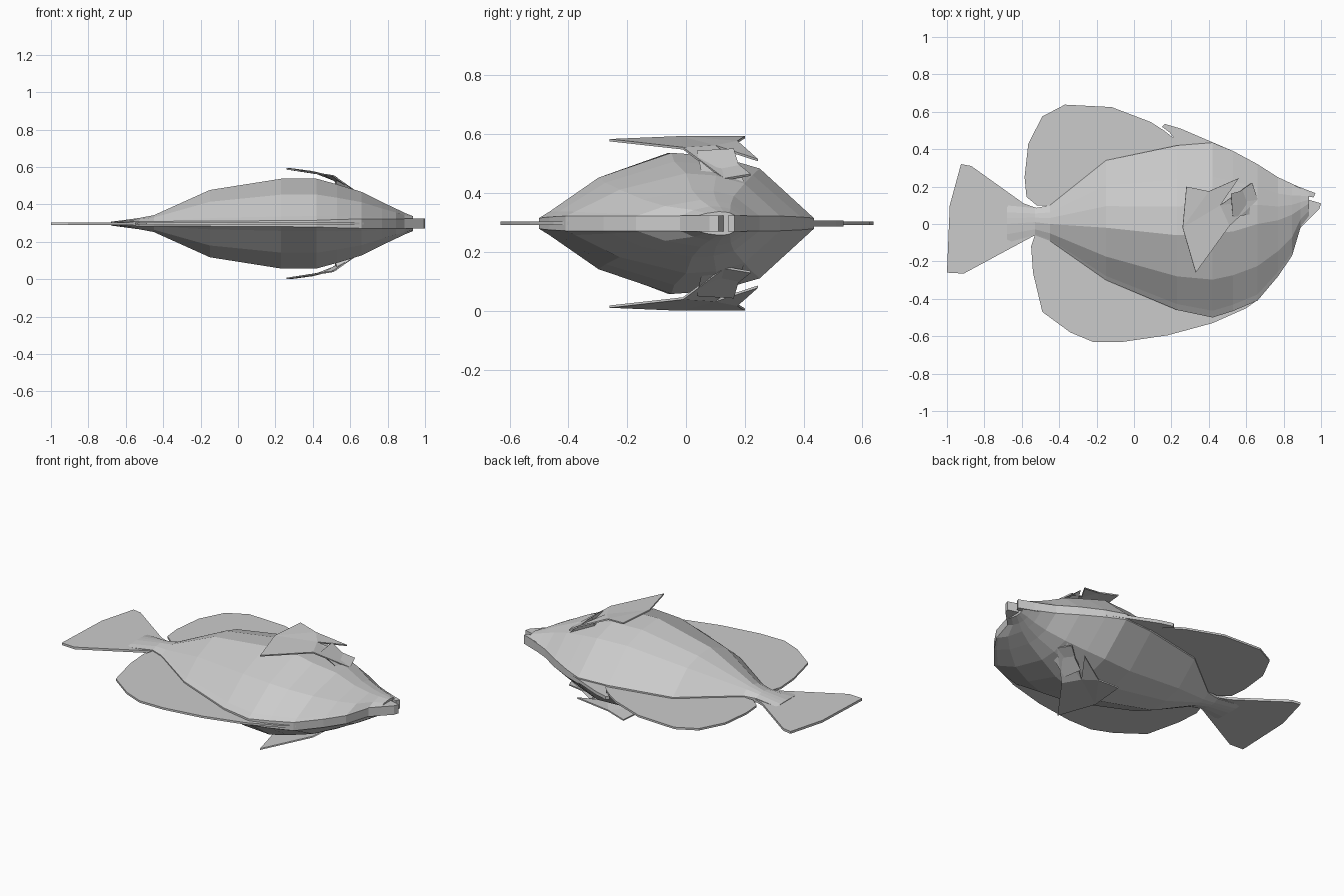
import bpy, bmesh

MID = 0.297  # height of the symmetry plane
grey = bpy.data.materials.new("warm_grey")
grey.diffuse_color = (0.6, 0.6, 0.6, 1)


def finish(name, bm):
    bmesh.ops.recalc_face_normals(bm, faces=bm.faces)
    mesh = bpy.data.meshes.new(name)
    bm.to_mesh(mesh)
    bm.free()
    mesh.materials.append(grey)
    ob = bpy.data.objects.new(name, mesh)
    ob.location.z = MID
    bpy.context.collection.objects.link(ob)
    return ob


def plate(name, outline, half):
    """Flat fin: an outline extruded symmetrically about the middle plane."""
    bm = bmesh.new()
    face = bm.faces.new([bm.verts.new((x, y, -half)) for x, y in outline])
    top = bmesh.ops.extrude_face_region(bm, geom=[face])["geom"]
    for v in top:
        if isinstance(v, bmesh.types.BMVert):
            v.co.z = half
    bmesh.ops.triangulate(bm, faces=[f for f in bm.faces if len(f.verts) > 4])
    return finish(name, bm)


# Body: cross-sections as x, back y, belly y, ridge y, half thickness, rim half thickness
sections = [
    (-0.68, 0.10, -0.10, 0.00, 0.010, 0.006),
    (-0.53, 0.085, -0.06, 0.01, 0.030, 0.012),
    (-0.45, 0.10, -0.09, 0.00, 0.045, 0.012),
    (-0.15, 0.34, -0.30, -0.02, 0.180, 0.014),
    (0.23, 0.42, -0.46, -0.06, 0.240, 0.016),
    (0.42, 0.435, -0.50, -0.05, 0.240, 0.018),
    (0.53, 0.39, -0.465, -0.04, 0.210, 0.022),
    (0.66, 0.32, -0.41, 0.00, 0.170, 0.025),
    (0.77, 0.25, -0.28, 0.02, 0.115, 0.025),
    (0.845, 0.215, -0.17, 0.05, 0.080, 0.025),
    (0.89, 0.195, -0.02, 0.08, 0.058, 0.025),
    (0.935, 0.17, 0.035, 0.11, 0.040, 0.025),
]
bm = bmesh.new()
rings = []
for x, back, belly, ridge, h, rim in sections:
    half = [(back, rim)]
    half += [(ridge + (back - ridge) * t, rim + (h - rim) * k) for t, k in ((0.62, 0.76), (0.32, 0.95))]
    half += [(ridge, h)]
    half += [(ridge + (belly - ridge) * t, rim + (h - rim) * k) for t, k in ((0.55, 0.62), (0.92, 0.1))]
    half += [(belly, rim)]
    ring = half + [(y, -z) for y, z in reversed(half)]
    rings.append([bm.verts.new((x, y, z)) for y, z in ring])
n = len(rings[0])
for a, b in zip(rings, rings[1:]):
    for i in range(n):
        j = (i + 1) % n
        bm.faces.new((a[i], a[j], b[j], b[i]))
bm.faces.new(rings[0])
bm.faces.new(rings[-1])
finish("body", bm)

# Flat fins along the middle plane
plate("tail_fin", [(-1, -0.26), (-0.91, -0.265), (-0.53, -0.06), (-0.47, 0), (-0.48, 0.08),
                   (-0.52, 0.085), (-0.59, 0.11), (-0.87, 0.31), (-0.925, 0.32), (-0.985, 0.1)], 0.007)
plate("dorsal_fin", [(-0.47, 0.10), (-0.52, 0.10), (-0.575, 0.145), (-0.585, 0.25), (-0.565, 0.43),
                     (-0.49, 0.575), (-0.37, 0.638), (-0.12, 0.625), (0.09, 0.545), (0.16, 0.5),
                     (0.27, 0.415), (0.2, 0.3), (-0.15, 0.22), (-0.42, 0.04)], 0.006)
plate("dorsal_spine", [(0.19, 0.49), (0.15, 0.52), (0.165, 0.535), (0.25, 0.51), (0.42, 0.437),
                       (0.53, 0.39), (0.45, 0.3), (0.25, 0.41)], 0.01)
plate("anal_fin", [(-0.45, -0.04), (-0.53, -0.06), (-0.55, -0.12), (-0.54, -0.26), (-0.49, -0.47),
                   (-0.34, -0.58), (-0.22, -0.63), (-0.06, -0.63), (0.18, -0.595), (0.42, -0.53),
                   (0.60, -0.45), (0.67, -0.40), (0.5, -0.3), (0.2, -0.3), (-0.15, -0.2)], 0.006)

# Lips with an open mouth between them
plate("upper_lip", [(0.86, 0.207), (0.97, 0.165), (0.96, 0.142), (0.88, 0.155)], 0.027)
plate("lower_lip", [(0.86, 0.13), (0.94, 0.128), (1.0, 0.11), (0.99, 0.08), (0.89, -0.02)], 0.027)

# Paired side fins flaring out and back from behind the head
points = [(0.28, 0.20, 0.293), (0.40, 0.175, 0.277), (0.56, 0.245, 0.215), (0.46, 0.10, 0.262),
          (0.63, 0.22, 0.165), (0.66, 0.13, 0.150), (0.51, -0.01, 0.255), (0.33, -0.26, 0.283),
          (0.26, -0.02, 0.293)]
faces = [(0, 1, 8), (1, 3, 8), (1, 2, 3), (3, 6, 8), (6, 7, 8), (3, 4, 5), (3, 5, 6)]
for side, s in (("upper", 1), ("lower", -1)):
    bm = bmesh.new()
    vs = [bm.verts.new((x, y, s * z)) for x, y, z in points]
    for f in faces:
        bm.faces.new([vs[i] for i in f])
    # Fleshy root joining the fin to the flank
    root = [bm.verts.new((x, y, s * z)) for x, y, z in
            ((0.52, 0.16, 0.252), (0.53, 0.04, 0.245), (0.66, 0.20, 0.12), (0.66, 0.06, 0.14), (0.52, 0.12, 0.15))]
    for f in ((0, 1, 3, 2), (0, 2, 4), (1, 4, 3), (0, 4, 1)):
        bm.faces.new([root[i] for i in f])
    fin = finish(side + "_side_fin", bm)
    mod = fin.modifiers.new("thickness", "SOLIDIFY")
    mod.thickness = 0.008
    mod.offset = 0
